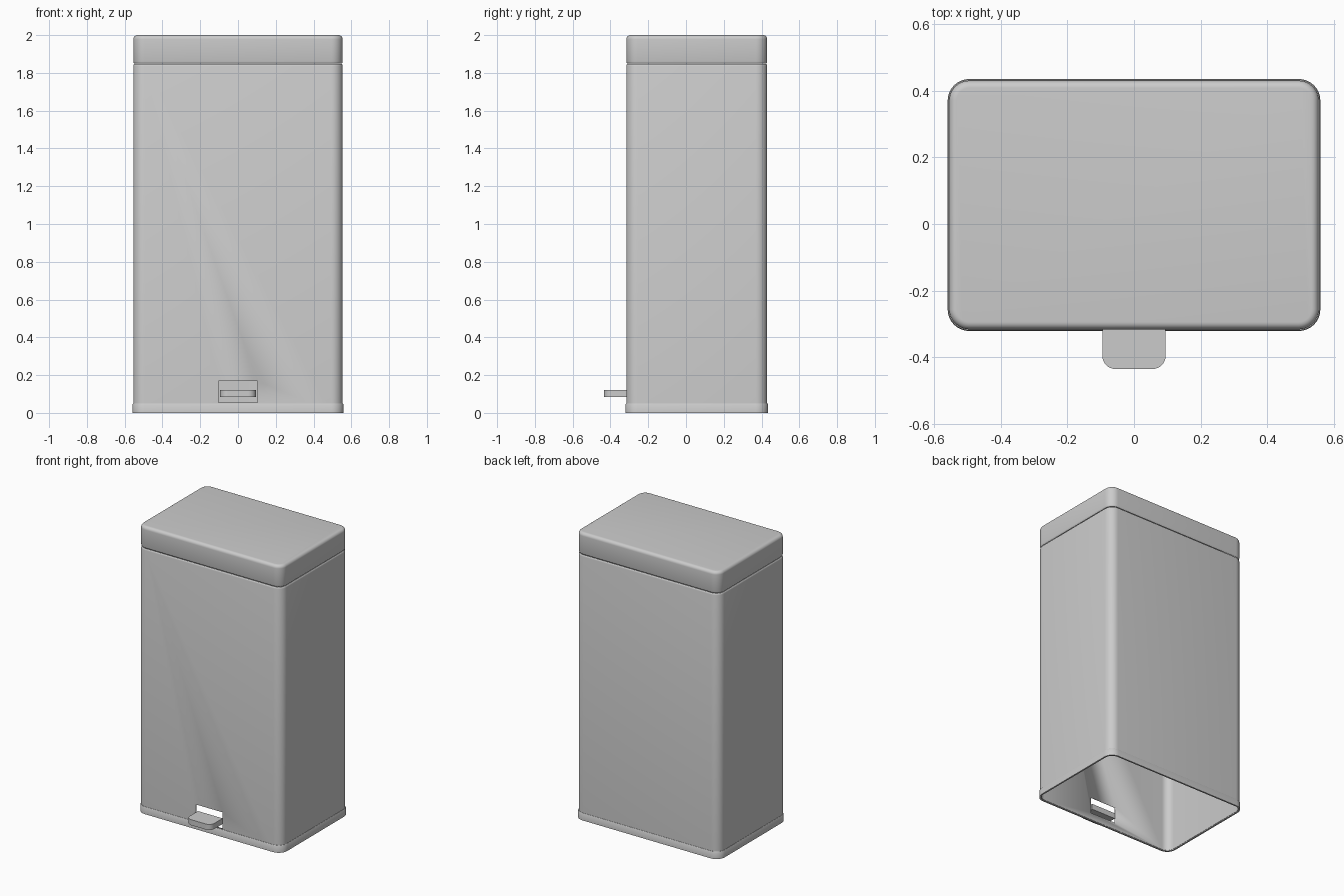
import bpy, bmesh, math

if "Cube" in bpy.data.objects:
    bpy.data.objects.remove(bpy.data.objects["Cube"])

CY = 0.057            # depth centre of the bin
HX, HY, RAD = 0.554, 0.373, 0.06


def outline(grow, z):
    """Rounded rectangle around the bin, grown outward by a distance."""
    hx, hy, r = HX + grow, HY + grow, max(RAD + grow, 0.005)
    pts = []
    for k, (sx, sy) in enumerate(((1, 1), (-1, 1), (-1, -1), (1, -1))):
        for i in range(9):
            a = math.pi / 2 * (k + i / 8)
            pts.append((sx * (hx - r) + r * math.cos(a),
                        CY + sy * (hy - r) + r * math.sin(a), z))
    return pts


def loft(name, profile, cap=False, closed=False):
    """Skin (grow, z) profile steps around the bin outline."""
    bm = bmesh.new()
    rings = [[bm.verts.new(p) for p in outline(*step)] for step in profile]
    pairs = list(zip(rings, rings[1:]))
    if closed:
        pairs.append((rings[-1], rings[0]))
    for a, b in pairs:
        for i in range(len(a)):
            j = (i + 1) % len(a)
            bm.faces.new((a[i], a[j], b[j], b[i]))
    if cap:
        bm.faces.new(rings[-1])
    bmesh.ops.recalc_face_normals(bm, faces=bm.faces)
    return finish(name, bm)


def finish(name, bm):
    me = bpy.data.meshes.new(name)
    bm.to_mesh(me)
    bm.free()
    ob = bpy.data.objects.new(name, me)
    bpy.context.collection.objects.link(ob)
    bpy.ops.object.select_all(action='DESELECT')
    ob.select_set(True)
    bpy.context.view_layer.objects.active = ob
    bpy.ops.object.shade_smooth_by_angle(angle=math.radians(35))
    return ob


def box(name, x, y, z):
    bm = bmesh.new()
    bmesh.ops.create_cube(bm, size=1)
    for v in bm.verts:
        v.co = [lo + (c + 0.5) * (hi - lo) for c, (lo, hi) in zip(v.co, (x, y, z))]
    return finish(name, bm)


# Thin-walled body, open underneath, with a softened upper edge
T = 0.006
body = loft("body", [(-T, 0.004), (0, 0.004), (0, 1.836), (-0.002, 1.843),
                     (-T, 1.847), (-T - 0.002, 1.847), (-T - 0.002, 0.004)][1:],
            closed=True)

# Pedal opening through the front wall
cutter = box("pedal_hole_cutter", (-0.103, 0.103), (-0.40, -0.25), (0.054, 0.17))
cutter.hide_render = True
cutter.hide_set(True)
cut = body.modifiers.new("pedal_hole", 'BOOLEAN')
cut.object = cutter
cut.operation = 'DIFFERENCE'
cut.solver = 'EXACT'

# Lid with rounded top edge and tucked-in lower edge
B = 0.022
lid = [(-0.006, 1.849), (-0.002, 1.853), (0, 1.860)]
lid += [(-B + B * math.cos(a), 2 - B + B * math.sin(a))
        for a in (math.pi / 2 * i / 6 for i in range(7))]
loft("lid", lid, cap=True)

# Plinth band around the foot
loft("base_band", [(-0.006, 0), (0.005, 0), (0.005, 0.045), (0.002, 0.05),
                   (-0.001, 0.05), (-0.006, 0.03)], closed=True)

# Foot pedal plate with rounded front corners
pedal = box("pedal", (-0.095, 0.095), (-0.435, -0.305), (0.083, 0.122))
bm = bmesh.new()
bm.from_mesh(pedal.data)
corners = [e for e in bm.edges
           if all(v.co.y < -0.4 for v in e.verts)
           and abs(e.verts[0].co.z - e.verts[1].co.z) > 0.01]
bmesh.ops.bevel(bm, geom=corners, offset=0.04, segments=8, profile=0.5,
                affect='EDGES')
bm.to_mesh(pedal.data)
bm.free()
bpy.context.view_layer.objects.active = pedal
pedal.select_set(True)
bpy.ops.object.shade_smooth_by_angle(angle=math.radians(35))
